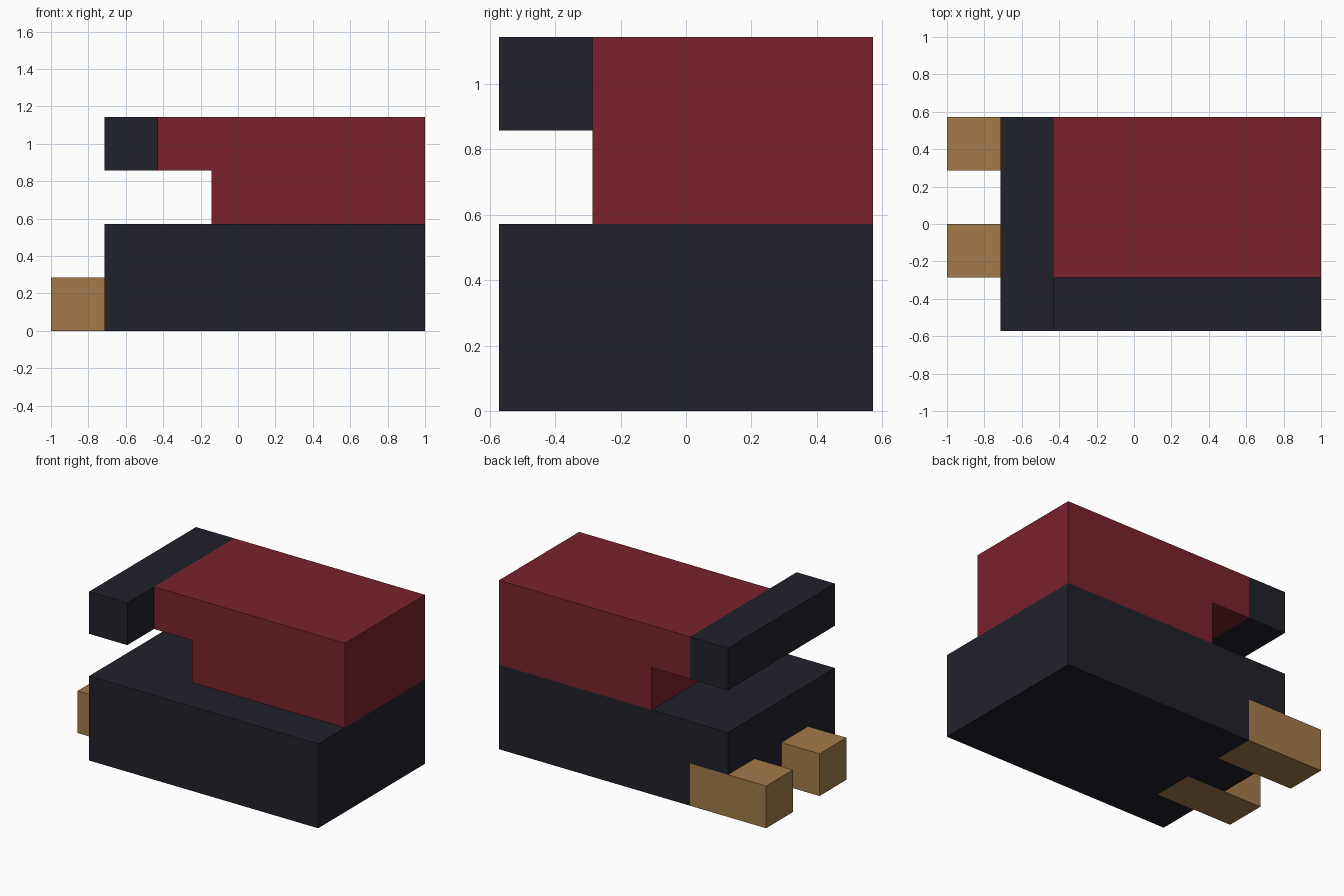
import bpy
import bmesh
from mathutils import Vector

if "Cube" in bpy.data.objects:
    bpy.data.objects.remove(bpy.data.objects["Cube"], do_unlink=True)

U = 2 / 7                       # one block unit; the model is 7 x 4 x 4 units
ORIGIN = Vector((-1, -2 * U, 0))


def material(name, rgb):
    m = bpy.data.materials.new(name)
    m.use_nodes = True
    m.diffuse_color = (*rgb, 1)
    m.node_tree.nodes["Principled BSDF"].inputs["Base Color"].default_value = (*rgb, 1)
    return m


def prism(name, profile, direction, mat):
    """Extrude a flat outline, both given in block units."""
    bm = bmesh.new()
    face = bm.faces.new([bm.verts.new(ORIGIN + Vector(p) * U) for p in profile])
    new = bmesh.ops.extrude_face_region(bm, geom=[face], use_keep_orig=True)["geom"]
    bmesh.ops.translate(bm, vec=Vector(direction) * U,
                        verts=[v for v in new if isinstance(v, bmesh.types.BMVert)])
    bmesh.ops.recalc_face_normals(bm, faces=bm.faces)
    mesh = bpy.data.meshes.new(name)
    bm.to_mesh(mesh)
    bm.free()
    mesh.materials.append(mat)
    ob = bpy.data.objects.new(name, mesh)
    bpy.context.collection.objects.link(ob)
    return ob


def box(name, lo, hi, mat):
    (x0, y0, z0), (x1, y1, z1) = lo, hi
    outline = [(x0, y0, z0), (x1, y0, z0), (x1, y1, z0), (x0, y1, z0)]
    return prism(name, outline, (0, 0, z1 - z0), mat)


navy = material("dark navy", (0.0152, 0.0152, 0.0242))
red = material("deep red", (0.195, 0.0160, 0.0262))
tan = material("tan", (0.366, 0.195, 0.0685))

# Base: lower layer with slots for the two pegs, solid layer above
plan = [(1, 0), (7, 0), (7, 4), (2, 4), (2, 3), (1, 3),
        (1, 2), (2, 2), (2, 1), (1, 1)]
prism("base_lower", [(x, y, 0) for x, y in plan], (0, 0, 1), navy)
box("base_upper", (1, 0, 1), (7, 4, 2), navy)

# Pegs set into the base
for name, y in (("front_peg", 1), ("back_peg", 3)):
    box(name, (0, y, 0), (2, y + 1, 1), tan)

# Red upper block with an overhang
side = [(3, 2), (7, 2), (7, 4), (2, 4), (2, 3), (3, 3)]
prism("upper_block", [(x, 1, z) for x, z in side], (0, 3, 0), red)

# Bar across the end of the overhang
box("cross_bar", (1, 0, 3), (2, 4, 4), navy)
